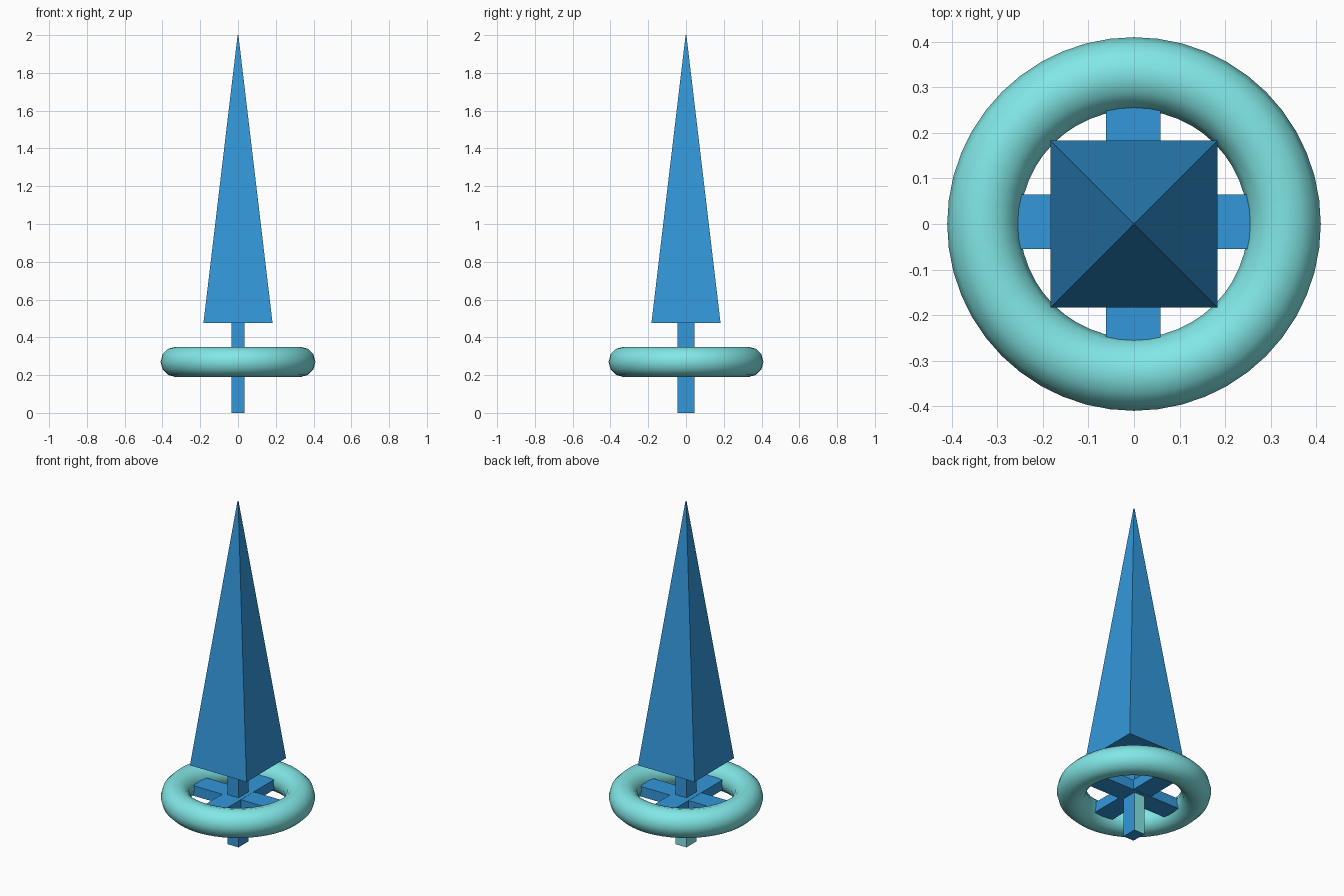
import bpy, math

if "Cube" in bpy.data.objects:
    bpy.data.objects.remove(bpy.data.objects["Cube"])


def material(name, color):
    m = bpy.data.materials.new(name)
    m.diffuse_color = (*color, 1)
    m.use_nodes = True
    m.node_tree.nodes["Principled BSDF"].inputs["Base Color"].default_value = m.diffuse_color
    return m


blue = material("blue", (0.033, 0.31, 0.70))
aqua = material("aqua", (0.22, 0.80, 0.79))


def box(name, lo, hi):
    size = [b - a for a, b in zip(lo, hi)]
    mid = [(a + b) / 2 for a, b in zip(lo, hi)]
    bpy.ops.mesh.primitive_cube_add(size=1, location=mid)
    ob = bpy.context.object
    ob.name = name
    ob.scale = size
    bpy.ops.object.transform_apply(location=True, rotation=True, scale=True)
    ob.data.materials.append(blue)
    return ob


# Four-sided spire
bpy.ops.mesh.primitive_cone_add(vertices=4, radius1=0.183 * math.sqrt(2), radius2=0.003,
                                depth=1.525, location=(0, 0, 1.2375),
                                rotation=(0, 0, math.pi / 4))
spire = bpy.context.object
spire.name = "spire"
spire.data.materials.append(blue)

# Central post: upper piece all blue, lower piece with aqua back and left faces
box("upper_post", (-0.035, -0.045, 0.26), (0.035, 0.045, 0.475))
post = box("lower_post", (-0.035, -0.045, 0), (0.035, 0.045, 0.26))
post.data.materials.append(aqua)
for f in post.data.polygons:
    if f.normal.y > 0.5 or f.normal.x < -0.5:
        f.material_index = 1

# Crossed spokes reaching into the ring
box("spoke_side_to_side", (-0.28, -0.055, 0.23), (0.28, 0.065, 0.289))
box("spoke_front_to_back", (-0.062, -0.28, 0.231), (0.058, 0.28, 0.29))

# Ring
bpy.ops.mesh.primitive_torus_add(major_radius=0.33, minor_radius=0.08, major_segments=48,
                                 minor_segments=12, location=(0, 0, 0.27))
ring = bpy.context.object
ring.name = "ring"
ring.data.materials.append(aqua)
bpy.ops.object.shade_smooth()
